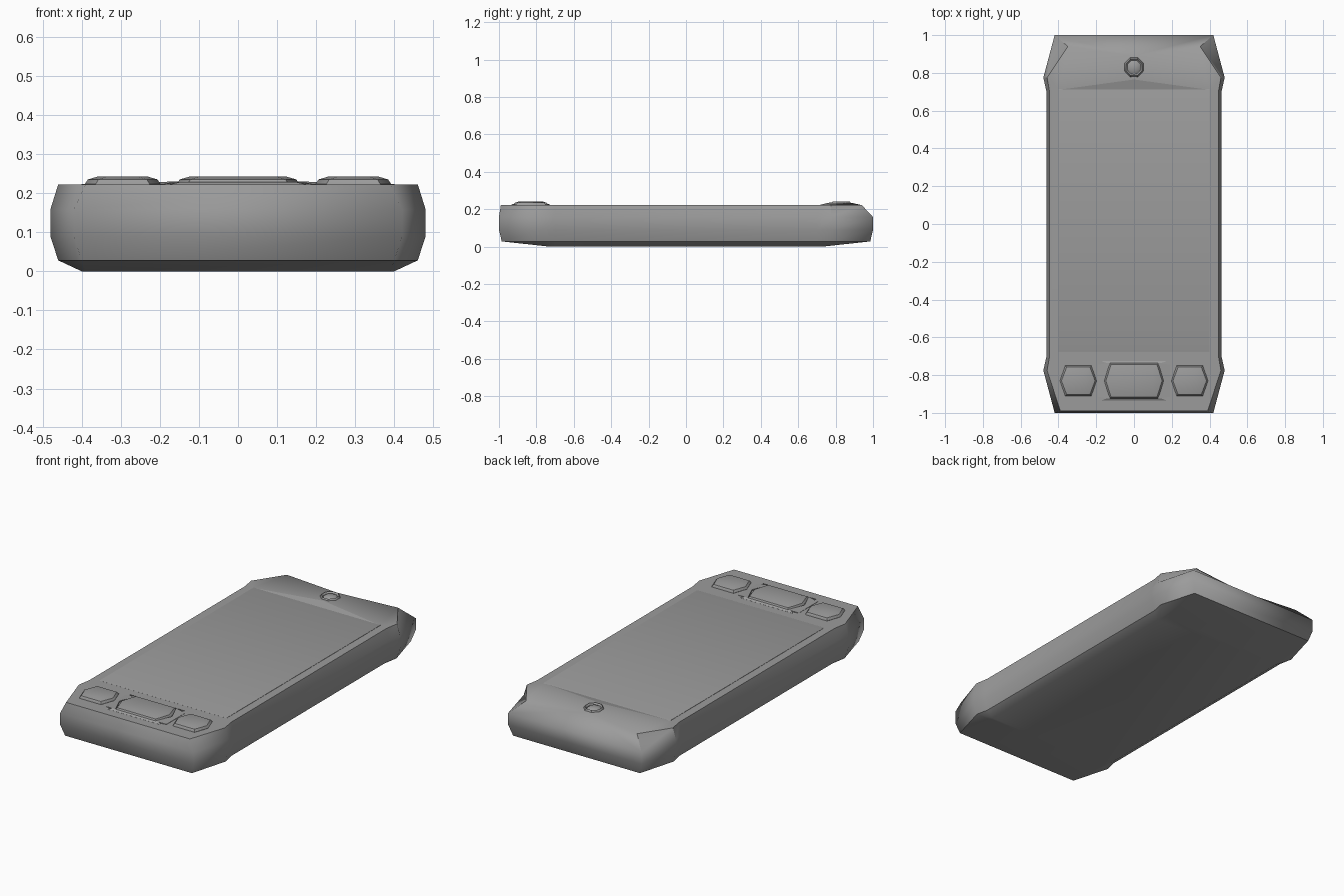
import bpy, bmesh, math

if "Cube" in bpy.data.objects:
    bpy.data.objects.remove(bpy.data.objects["Cube"])

grey = bpy.data.materials.new("dark_grey")
grey.diffuse_color = (0.33, 0.33, 0.33, 1)
grey.use_nodes = True
grey.node_tree.nodes["Principled BSDF"].inputs["Base Color"].default_value = grey.diffuse_color


def finish(name, bm, angle=35):
    """Make the object; angle=None keeps only the hand-marked sharp edges."""
    bmesh.ops.recalc_face_normals(bm, faces=bm.faces)
    for f in bm.faces:
        f.smooth = True
    mesh = bpy.data.meshes.new(name)
    bm.to_mesh(mesh)
    bm.free()
    mesh.materials.append(grey)
    obj = bpy.data.objects.new(name, mesh)
    bpy.context.collection.objects.link(obj)
    if angle:
        bpy.context.view_layer.objects.active = obj
        obj.select_set(True)
        bpy.ops.object.shade_smooth_by_angle(angle=math.radians(angle))
        obj.select_set(False)
    return obj


def skin(bm, rings, closed=False):
    """Join equal-length rings of (x, y, z) with quads; returns the vertex loops."""
    loops = [[bm.verts.new(p) for p in ring] for ring in rings]
    pairs = list(zip(loops, loops[1:]))
    if closed:
        pairs.append((loops[-1], loops[0]))
    for a, b in pairs:
        for i in range(len(a)):
            j = (i + 1) % len(a)
            bm.faces.new((a[i], a[j], b[j], b[i]))
    return loops


def loft(name, rings, closed=False):
    bm = bmesh.new()
    loops = skin(bm, rings, closed)
    if not closed:
        bm.faces.new(loops[0])
        bm.faces.new(loops[-1])
    return finish(name, bm)


def case_ring(z, end, shoulder, waist, back_end=None):
    """Case outline with pinched sides, mirrored left-right and front-back."""
    half = [end, shoulder, waist]
    half += [(x, -y) for x, y in reversed(half)]
    if back_end:
        half[-1] = back_end
    return [(x, y, z) for x, y in half] + [(-x, y, z) for x, y in reversed(half)]


# Case: stacked outlines from the underside to the top rim
bm = bmesh.new()
loops = skin(bm, [
    case_ring(0.0, (0.39, -0.73), (0.40, -0.71), (0.40, -0.67)),
    case_ring(0.028, (0.40, -0.985), (0.46, -0.77), (0.445, -0.70)),
    case_ring(0.09, (0.42, -1.0), (0.48, -0.775), (0.463, -0.70)),
    case_ring(0.158, (0.42, -1.0), (0.48, -0.775), (0.463, -0.70)),
    case_ring(0.222, (0.39, -0.99), (0.46, -0.775), (0.447, -0.70), (0.35, 0.94))])
low, mid, rim = loops[1], loops[3], loops[4]
bm.faces.new(loops[0])

# Top face with a gentle hump at the camera end, rolling over the back edge
bm.faces.remove(next(f for f in bm.faces
                     if {rim[5], rim[6], mid[5], mid[6]} == set(f.verts)))
bm.edges.remove(bm.edges.get((rim[5], rim[6])))
right, left, hump, crest = [bm.verts.new(p) for p in (
    (0.40, 0.71, 0.222), (-0.40, 0.71, 0.222), (0, 0.765, 0.235), (0, 0.89, 0.233))]
for f in [(*rim[:4], right, left, *rim[8:]), (right, left, hump),
          (right, *rim[3:6]), (left, *rim[6:9]),
          (right, rim[5], crest, hump), (left, rim[6], crest, hump),
          (rim[5], crest, mid[5]), (mid[5], crest, mid[6]), (mid[6], crest, rim[6])]:
    bm.faces.new(f)

# Sharp edges: top rim, lower rim and the back corner facets
sharp = [(ring[i], ring[(i + 1) % 12]) for ring in (low, rim) for i in range(12)]
sharp += [(rim[i], mid[i]) for i in (4, 5, 6, 7)]
sharp += [(right, left), (right, hump), (left, hump)]
for pair in sharp:
    edge = bm.edges.get(pair)
    if edge:
        edge.smooth = False
finish("case", bm, angle=None)

# Screen glass, bevelled at its two ends
loft("screen", [[(0.40, -0.67 - d, z), (0.40, 0.71 + d, z),
                 (-0.40, 0.71 + d, z), (-0.40, -0.67 - d, z)]
                for d, z in ((0.005, 0.215), (0.004, 0.2223), (0, 0.2235))])


def hexagon(cx, rx, ry, flat, z):
    return [(cx + sx * x, -0.83 + sy * ry, z) for sx, x, sy in
            ((1, rx, 0), (1, flat, 1), (-1, flat, 1),
             (-1, rx, 0), (-1, flat, -1), (1, flat, -1))]


# Keys: bevelled hexagons
def key(name, cx, rx, ry):
    steps = [(0, 0.215), (0, 0.223), (0.008, 0.235), (0.032, 0.242)]
    loft(name, [hexagon(cx, rx - d, ry - d, rx - 0.028 - d * 0.9, z)
                for d, z in steps])


key("centre_key", 0, 0.157, 0.093)
for side, label in ((1, "right"), (-1, "left")):
    key(label + "_key", side * 0.295, 0.097, 0.08)
    # Low fairing between the keys
    plan = [(0.125, -0.735), (0.165, -0.83), (0.125, -0.925),
            (0.19, -0.915), (0.19, -0.745)]
    loft(label + "_fairing",
         [[(side * x, y, 0.215) for x, y in plan],
          [(side * x, y, 0.2235 if x > 0.18 else 0.229) for x, y in plan]])

# Wedge ribs bordering the centre key
for s in (1, -1):
    rib = [(0.175, 0.105), (-0.175, 0.105), (-0.145, 0.094), (0.145, 0.094)]
    loft("key_rib", [[(x, -0.83 + s * y, 0.215) for x, y in rib],
                     [(x, -0.83 + s * y, 0.2225 if y > 0.1 else 0.229) for x, y in rib]])


# Camera: octagonal ring with a sunken lens
def octagon(r, z):
    angles = [math.radians(22.5 + 45 * i) for i in range(8)]
    return [(r * math.cos(a), 0.83 + 1.05 * r * math.sin(a), z) for a in angles]


loft("camera_ring", [octagon(0.054, 0.215), octagon(0.053, 0.233),
                     octagon(0.046, 0.242), octagon(0.038, 0.234),
                     octagon(0.037, 0.215)], closed=True)
loft("camera_lens", [octagon(0.036, 0.215), octagon(0.035, 0.234),
                     octagon(0.024, 0.241)])
